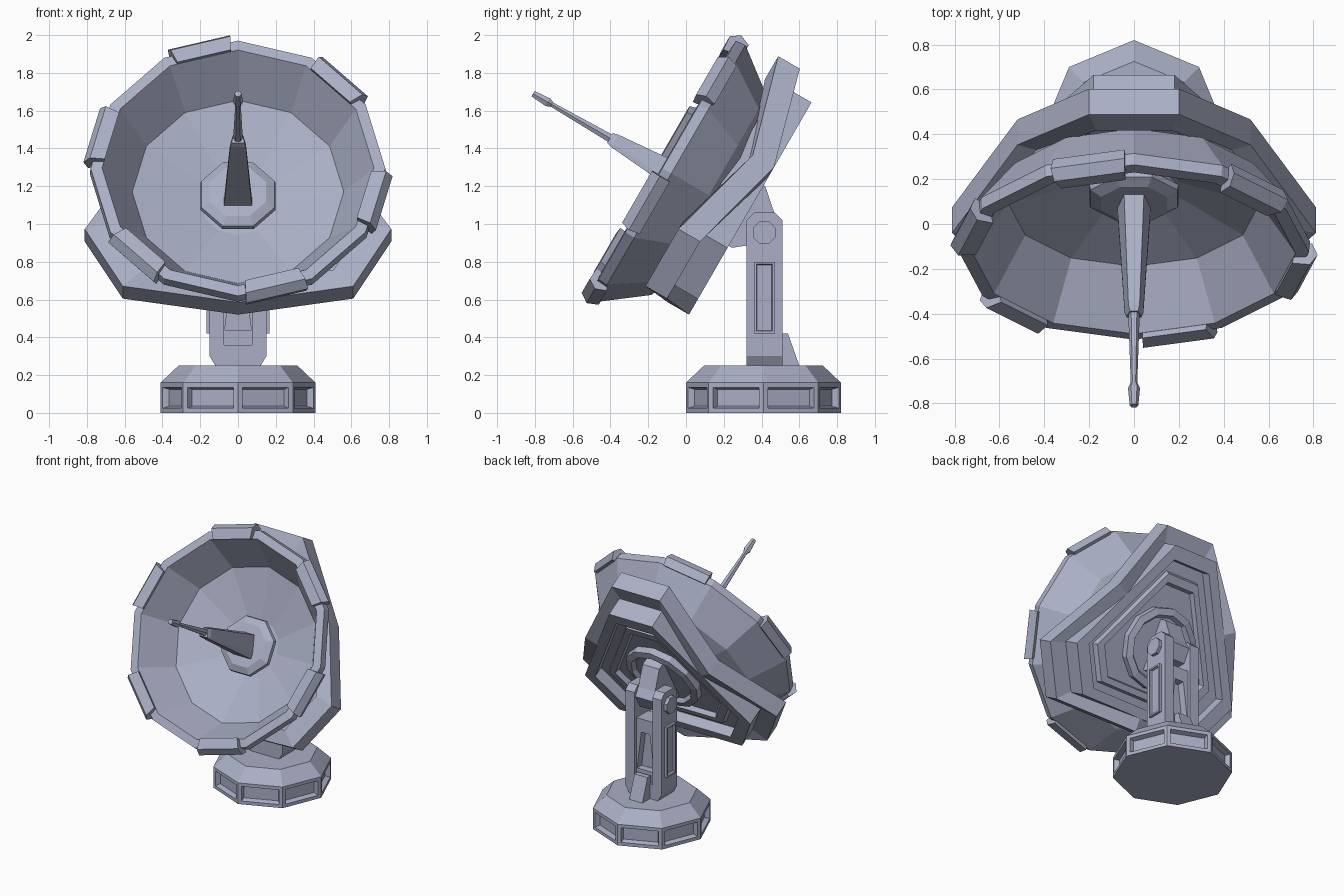
import bpy, bmesh, math
from mathutils import Vector

if "Cube" in bpy.data.objects:
    bpy.data.objects.remove(bpy.data.objects["Cube"])

# single blue-grey paint
paint = bpy.data.materials.new("blue_grey_paint")
paint.diffuse_color = (0.40, 0.43, 0.56, 1)
paint.use_nodes = True
paint.node_tree.nodes["Principled BSDF"].inputs["Base Color"].default_value = paint.diffuse_color

# dish frame: u = sideways, v = up along the rim plane, w = out along the dish axis
TILT = math.radians(30)
CENTRE = Vector((0, -0.117, 1.29))
SIDE = Vector((1, 0, 0))
UP = Vector((0, math.sin(TILT), math.cos(TILT)))
AXIS = Vector((0, -math.cos(TILT), math.sin(TILT)))


def local(u, v, w):
    return CENTRE + SIDE * u + UP * v + AXIS * w


def polar(r, deg, w):
    a = math.radians(deg)
    return local(r * math.cos(a), r * math.sin(a), w)


def loft(name, rings, loop=False):
    """Skin a list of equal-length point rings; cap the ends, or close the loop."""
    bm = bmesh.new()
    vs = [[bm.verts.new(p) for p in ring] for ring in rings]
    n = len(rings[0])
    pairs = list(zip(vs, vs[1:])) + ([(vs[-1], vs[0])] if loop else [])
    for a, b in pairs:
        for i in range(n):
            j = (i + 1) % n
            bm.faces.new((a[i], a[j], b[j], b[i]))
    if not loop:
        bm.faces.new(vs[0])
        bm.faces.new(vs[-1])
    bmesh.ops.recalc_face_normals(bm, faces=bm.faces)
    me = bpy.data.meshes.new(name)
    bm.to_mesh(me)
    bm.free()
    me.materials.append(paint)
    ob = bpy.data.objects.new(name, me)
    bpy.context.collection.objects.link(ob)
    return ob


def lathe(name, profile, sides, start=0):
    """Polygonal lathe around the dish axis from (radius, w) pairs."""
    return loft(name, [[polar(r, start + 360 * i / sides, w) for i in range(sides)]
                       for r, w in profile])


def slab(name, x0, x1, yz):
    """Side profile in y-z extruded along x."""
    return loft(name, [[(x, y, z) for y, z in yz] for x in (x0, x1)])


def inset(ob, rule, steps):
    """Inset every face chosen by the rule, in (thickness, depth) steps."""
    bm = bmesh.new()
    bm.from_mesh(ob.data)
    faces = [f for f in bm.faces if rule(f)]
    for t, d in steps:
        bmesh.ops.inset_individual(bm, faces=faces, thickness=t, depth=d)
    bm.to_mesh(ob.data)
    bm.free()


# octagonal base with recessed windows
def octagon(r, z):
    return [(r * math.cos(math.pi * i / 4), 0.41 + r * math.sin(math.pi * i / 4), z)
            for i in range(8)]

base = loft("base", [octagon(0.41, 0), octagon(0.41, 0.16), octagon(0.315, 0.25)])
inset(base, lambda f: abs(f.normal.z) < 0.1, [(0.035, 0), (0.015, -0.035)])

# post: foot, cheeks, side panels, pivot bolts
loft("post_foot", [[(-h, 0.32, z), (h, 0.32, z), (h, 0.51, z), (-h, 0.51, z)]
                   for h, z in ((0.12, 0.25), (0.15, 0.30), (0.15, 0.36))])
for s, tag in ((1, "right"), (-1, "left")):
    slab("post_cheek_" + tag, s * 0.075, s * 0.15,
         [(0.32, 0.30), (0.51, 0.30), (0.51, 1.02), (0.47, 1.06), (0.36, 1.06), (0.32, 1.02)])
    panel = slab("post_panel_" + tag, s * 0.14, s * 0.168,
                 [(0.36, 0.42), (0.47, 0.42), (0.47, 0.80), (0.36, 0.80)])
    inset(panel, lambda f, s=s: f.normal.x * s > 0.9, [(0.018, 0), (0.006, -0.015)])
    bolt = [(0.415 + 0.065 * math.cos(math.pi * (i + .5) / 4),
             0.955 + 0.065 * math.sin(math.pi * (i + .5) / 4)) for i in range(8)]
    slab("pivot_bolt_" + tag, s * 0.14, s * 0.175, bolt)

# web between the cheeks with a tapered opening, backed by a thin core
outer = [(-0.08, 0.34), (0.08, 0.34), (0.08, 0.82), (-0.08, 0.82)]
hole = [(-0.07, 0.44), (0.07, 0.44), (0.035, 0.72), (-0.035, 0.72)]
loft("post_web", [[(x, y, z) for x, z in shape] for shape, y in
                  ((outer, 0.345), (outer, 0.485), (hole, 0.485), (hole, 0.345))], loop=True)
slab("post_core", -0.075, 0.075, [(0.40, 0.34), (0.43, 0.34), (0.43, 0.80), (0.40, 0.80)])
slab("post_gusset", -0.055, 0.055, [(0.50, 0.25), (0.60, 0.25), (0.54, 0.42), (0.50, 0.42)])

# tilting bracket from the pivot to the dish back
bracket = [(-0.18, -0.42), (0.19, -0.42), (0.19, -0.51), (0.085, -0.63),
           (0.05, -0.69), (-0.06, -0.69), (-0.10, -0.62), (-0.18, -0.52)]
loft("tilt_bracket", [[local(u, v, w) for v, w in bracket] for u in (-0.07, 0.07)])

# dish bowl, 12 sided
lathe("dish_bowl", [(0.20, -0.35), (0.56, -0.24), (0.72, 0.015), (0.78, 0.01),
                    (0.785, -0.045), (0.61, -0.275), (0.30, -0.41)], 12)

# raised rim blocks on every second side
block = [(0.715, 0.045), (0.795, 0.05), (0.83, 0.0), (0.805, -0.06), (0.73, -0.03)]
for k in range(6):
    mid = 45 + 60 * k
    f = math.cos(math.radians(15)) / math.cos(math.radians(12))
    loft("rim_block", [[polar(r * f, mid + d, w) for r, w in block] for d in (-12, 12)])

# hub and feed arm
lathe("dish_hub", [(0.16, -0.38), (0.18, -0.33), (0.215, -0.29), (0.21, -0.265),
                   (0.16, -0.24)], 8, 22.5)
loft("feed_arm", [[local(b, -h, w), local(b, -h * .5, w), local(t, h, w),
                   local(-t, h, w), local(-b, -h * .5, w), local(-b, -h, w)]
                  for b, t, h, w in ((0.075, 0.045, 0.085, -0.26), (0.042, 0.025, 0.038, 0.30),
                                     (0.032, 0.018, 0.030, 0.33))])
lathe("feed_rod", [(0.026, 0.31), (0.014, 0.70)], 6)
lathe("feed_tip", [(0.014, 0.68), (0.027, 0.71), (0.019, 0.80)], 6)


# back frame: triangle with cut corners, whose side middles bend backwards
def nine(corner, middle, wc, wm):
    return [polar(middle if d == 0 else corner, a + d, wm if d == 0 else wc)
            for a in (30, 150, 270) for d in (-46.2, 0, 46.2)]


def six(r, w):
    return [polar(r, a + d, w) for a in (90, 210, 330) for d in (-14.5, 14.5)]


loft("outer_frame", [nine(0.845, 0.60, -0.225, -0.37), nine(0.845, 0.60, -0.357, -0.50),
                     nine(0.70, 0.49, -0.357, -0.50), nine(0.70, 0.49, -0.225, -0.37)], loop=True)
loft("inner_frame", [six(0.72, -0.30), six(0.72, -0.50), six(0.62, -0.50), six(0.62, -0.30)],
     loop=True)
loft("back_plate", [six(0.68, -0.36), six(0.68, -0.42)])
loft("back_plate_rib", [six(0.54, -0.41), six(0.52, -0.455), six(0.46, -0.455), six(0.44, -0.41)],
     loop=True)
lathe("back_disc", [(0.29, -0.40), (0.29, -0.47), (0.24, -0.48), (0.22, -0.45)], 12)
